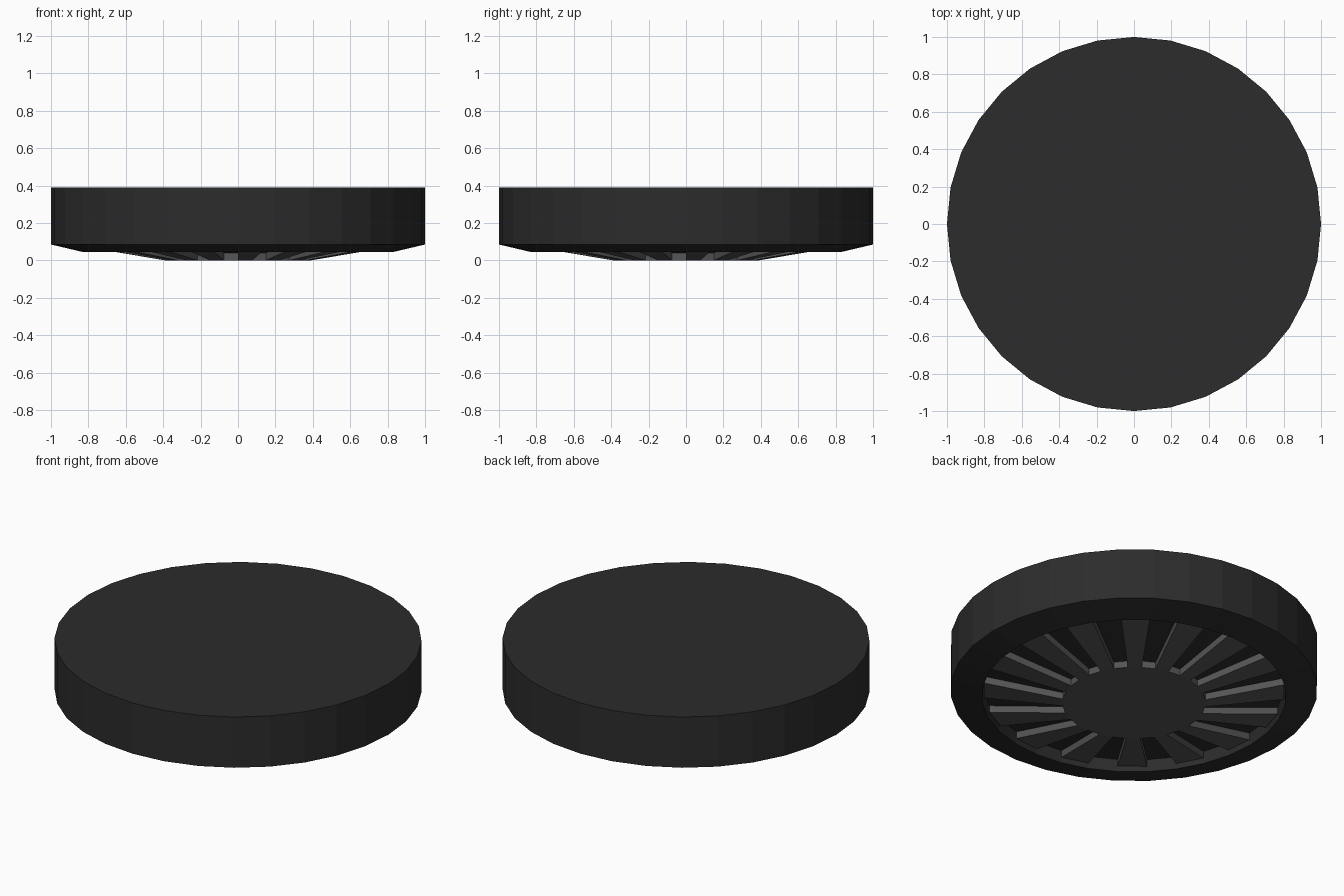
import bpy, bmesh
from math import cos, sin, pi

if "Cube" in bpy.data.objects:
    bpy.data.objects.remove(bpy.data.objects["Cube"])

N = 32  # sides of every ring

def material(name, value):
    m = bpy.data.materials.new(name)
    m.diffuse_color = (value, value, value, 1)
    m.use_nodes = True
    m.node_tree.nodes["Principled BSDF"].inputs["Base Color"].default_value = m.diffuse_color
    return m

def finish(name, bm, mat):
    bmesh.ops.recalc_face_normals(bm, faces=bm.faces)
    me = bpy.data.meshes.new(name)
    bm.to_mesh(me)
    bm.free()
    me.materials.append(mat)
    ob = bpy.data.objects.new(name, me)
    bpy.context.collection.objects.link(ob)
    return ob

def ring(bm, r, z):
    return [bm.verts.new((r * cos(2 * pi * i / N), r * sin(2 * pi * i / N), z)) for i in range(N)]

def lathe(name, profile, mat):
    bm = bmesh.new()
    rings = [ring(bm, r, z) for r, z in profile]
    for a, b in zip(rings, rings[1:]):
        for i in range(N):
            j = (i + 1) % N
            bm.faces.new((a[i], a[j], b[j], b[i]))
    bm.faces.new(rings[0])
    bm.faces.new(rings[-1])
    return finish(name, bm, mat)

rubber = material("dark_rubber", 0.025)
metal = material("grey_metal", 0.09)

# tyre body with a shallow dished recess underneath
lathe("tyre", [(1, 0.39), (1, 0.085), (0.83, 0.045), (0.82, 0.115), (0.39, 0.04)], rubber)

# rim: hub disc, with every second segment running out as a sloping spoke
bm = bmesh.new()
hub, hub_back = ring(bm, 0.39, 0), ring(bm, 0.39, 0.04)
tip, tip_back = ring(bm, 0.82, 0.073), ring(bm, 0.82, 0.115)
bm.faces.new(hub)
for i in range(N):
    j = (i + 1) % N
    if i % 2:
        bm.faces.new((hub[i], hub[j], hub_back[j], hub_back[i]))
    else:
        bm.faces.new((hub[i], hub[j], tip[j], tip[i]))
        bm.faces.new((tip[i], tip[j], tip_back[j], tip_back[i]))
        for k in (i, j):
            bm.faces.new((hub[k], tip[k], tip_back[k], hub_back[k]))
finish("spoked_rim", bm, metal)
